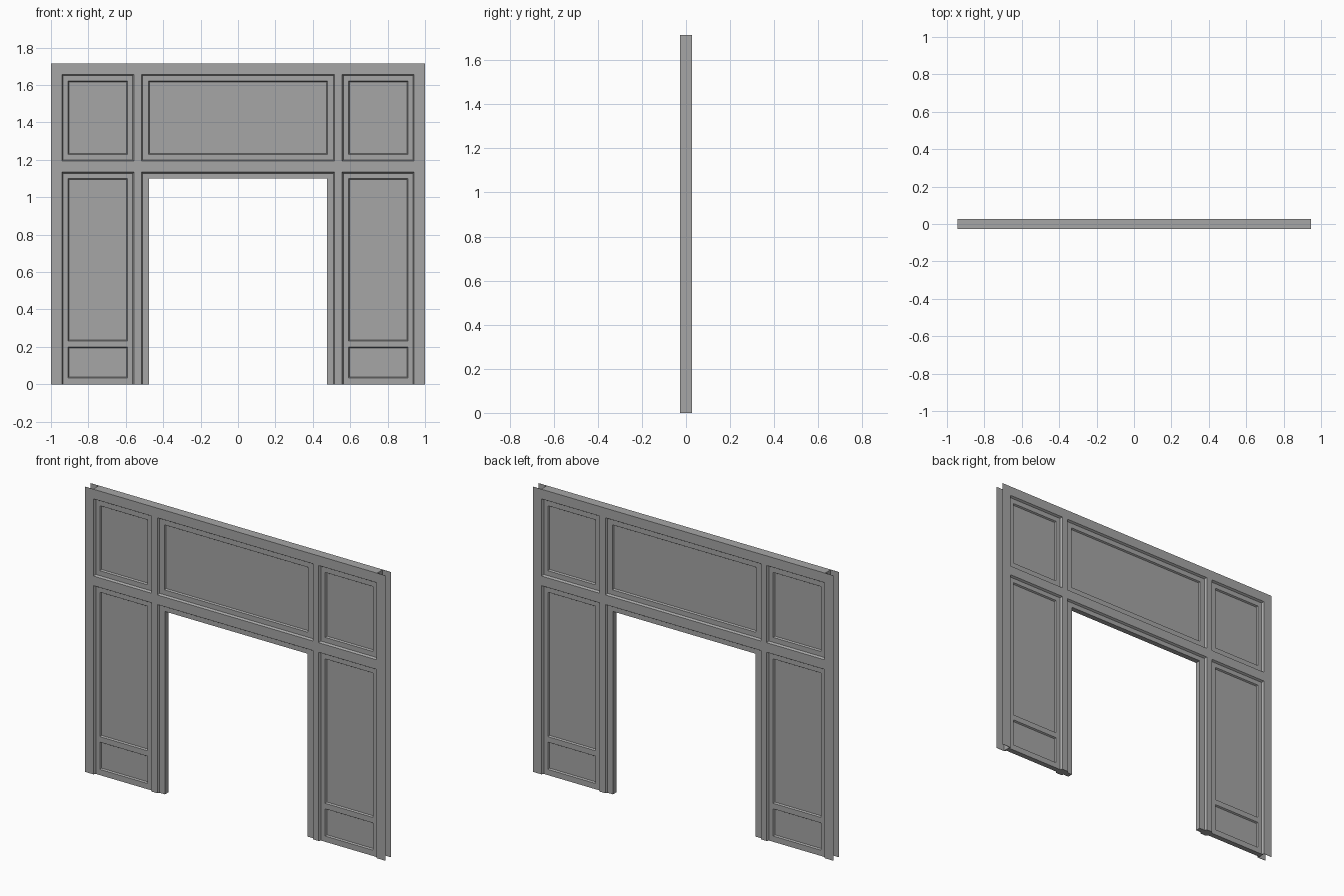
import bpy
import bmesh

cube = bpy.data.objects.get("Cube")
if cube:
    bpy.data.objects.remove(cube, do_unlink=True)

# One flat colour for the whole panelled wall
grey = bpy.data.materials.new("mid grey paint")
grey.use_nodes = True
colour = (0.38, 0.38, 0.38, 1)
grey.diffuse_color = colour
grey.node_tree.nodes["Principled BSDF"].inputs["Base Color"].default_value = colour

HALF = 0.028       # half thickness of the wall
RECESS = 0.016     # half thickness inside the first moulding step
PANEL = 0.007      # half thickness at the sunk panels
TOP = 1.715
END = 0.945        # where the solid body stops and the flanges begin
SLOPE = 0.6        # taper of the moulding steps
BELOW = -0.1


def frustum(bm, rect, near, far, grow=0.0):
    """Block from y=near to y=far whose far end is widened by grow."""
    x0, x1, z0, z1 = rect
    ends = []
    for y, g in ((near, 0), (far, grow)):
        ends.append([bm.verts.new(p) for p in (
            (x0 - g, y, z0 - g), (x1 + g, y, z0 - g),
            (x1 + g, y, z1 + g), (x0 - g, y, z1 + g))])
    a, b = ends
    bm.faces.new(a)
    bm.faces.new(b[::-1])
    for i in range(4):
        j = (i + 1) % 4
        bm.faces.new((a[j], a[i], b[i], b[j]))


def make_object(name, bm):
    bmesh.ops.recalc_face_normals(bm, faces=bm.faces)
    mesh = bpy.data.meshes.new(name)
    bm.to_mesh(mesh)
    bm.free()
    mesh.materials.append(grey)
    obj = bpy.data.objects.new(name, mesh)
    bpy.context.collection.objects.link(obj)
    return obj


def block(name, rect, near, far):
    bm = bmesh.new()
    frustum(bm, rect, near, far)
    return make_object(name, bm)


def carve(target, name, rects, depth, surface):
    """Sink tapered recesses into both faces of the target."""
    bm = bmesh.new()
    reach = surface - depth + 0.003
    for side in (-1, 1):
        for rect in rects:
            frustum(bm, rect, side * depth, side * (depth + reach), reach * SLOPE)
    cut(target, make_object(name, bm))


def cut(target, cutter):
    cutter.hide_render = True
    mod = target.modifiers.new("cut", "BOOLEAN")
    mod.object = cutter
    mod.operation = "DIFFERENCE"
    mod.solver = "EXACT"
    bpy.context.view_layer.objects.active = target
    bpy.ops.object.modifier_apply(modifier=mod.name)
    bpy.data.objects.remove(cutter, do_unlink=True)


def mirrored(rects):
    return rects + [(-x1, -x0, z0, z1) for x0, x1, z0, z1 in rects]


# Solid body with the doorway
wall = block("panelled_wall", (-END, END, 0, TOP), -HALF, HALF)
cut(wall, block("doorway_cutter", (-0.475, 0.475, BELOW, 1.10), -0.1, 0.1))

# First moulding step: four side bays, the header bay and the door surround
side_bays = mirrored([(0.563, 0.935, BELOW, 1.128), (0.563, 0.935, 1.2, 1.65)])
centre_bays = [(-0.51, 0.51, 1.2, 1.65), (-0.51, 0.51, BELOW, 1.128)]
carve(wall, "bay_cutter", side_bays + centre_bays, RECESS, HALF)

# Second step: sunk panels
panels = mirrored([(0.597, 0.903, 0.04, 0.193),
                   (0.597, 0.903, 0.237, 1.095),
                   (0.597, 0.903, 1.235, 1.615)])
panels.append((-0.473, 0.473, 1.235, 1.615))
carve(wall, "panel_cutter", panels, PANEL, RECESS)

# Thin flanges overhanging the open ends, front and back
for y_name, y in (("front", -1), ("back", 1)):
    for x_name, x0, x1 in (("right", -1, -END), ("left", END, 1)):
        block(f"{y_name}_{x_name}_flange", (x0, x1, 0, TOP),
              y * (HALF - 0.002), y * HALF)
